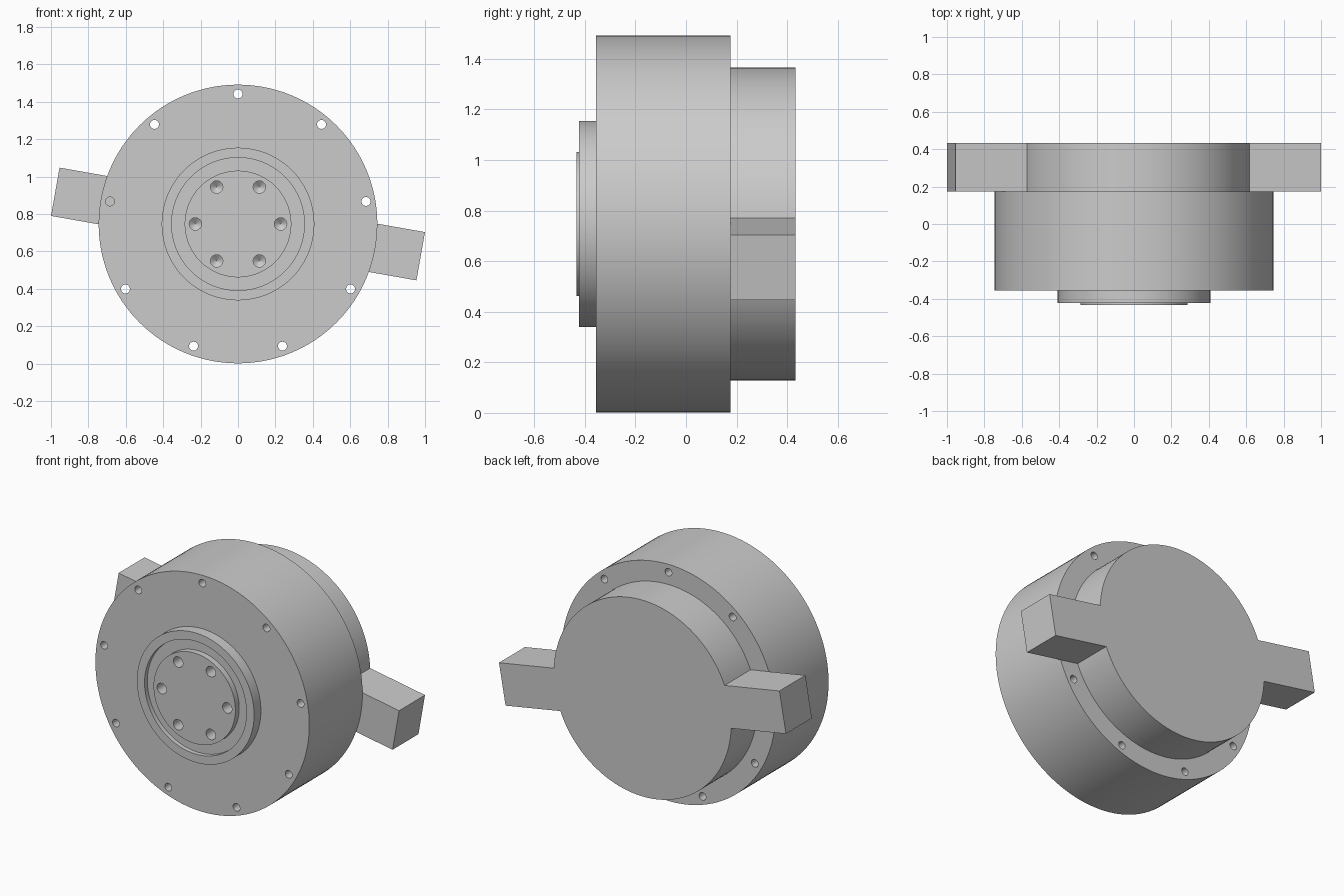
import bpy, bmesh, math
from mathutils import Matrix, Vector

if "Cube" in bpy.data.objects:
    bpy.data.objects.remove(bpy.data.objects["Cube"])

CENTRE = Vector((0, 0, 0.747))   # shared axis runs along y
R_BODY, R_REAR = 0.745, 0.618
Y_FACE, Y_BACK, Y_REAR = -0.355, 0.175, 0.433

grey = bpy.data.materials.new("plain grey")
grey.use_nodes = True
colour = (0.6, 0.6, 0.6, 1)
grey.diffuse_color = colour
grey.node_tree.nodes["Principled BSDF"].inputs["Base Color"].default_value = colour


def lathe(bm, profile, steps, offset=Vector()):
    """Turn (radius, y) points about the y axis and cap both ends."""
    rings = []
    for r, y in profile:
        angles = [math.tau * i / steps for i in range(steps)]
        rings.append([bm.verts.new(offset + Vector((r * math.cos(a), y, r * math.sin(a))))
                      for a in angles])
    for low, high in zip(rings, rings[1:]):
        for i in range(steps):
            j = (i + 1) % steps
            bm.faces.new((low[i], low[j], high[j], high[i]))
    bm.faces.new(rings[0])
    bm.faces.new(rings[-1])


def make_object(name, bm):
    bmesh.ops.recalc_face_normals(bm, faces=bm.faces)
    mesh = bpy.data.meshes.new(name)
    bm.to_mesh(mesh)
    bm.free()
    mesh.materials.append(grey)
    obj = bpy.data.objects.new(name, mesh)
    obj.location = CENTRE
    bpy.context.collection.objects.link(obj)
    return obj


def activate(obj):
    bpy.ops.object.select_all(action='DESELECT')
    obj.select_set(True)
    bpy.context.view_layer.objects.active = obj


def polar(radius, angle):
    return Vector((radius * math.cos(angle), 0, radius * math.sin(angle)))


# Drum with stepped front boss, shallow groove and raised hub
bm = bmesh.new()
lathe(bm, [(0.285, -0.433), (0.285, -0.395), (0.355, -0.395), (0.355, -0.423),
           (0.408, -0.423), (0.408, Y_FACE), (R_BODY, Y_FACE), (R_BODY, Y_BACK)], 128)
drum = make_object("drum_body", bm)

# Holes: nine through the rim, six blind drilled ones in the hub
bm = bmesh.new()
for i in range(9):
    lathe(bm, [(0.024, -0.5), (0.024, 0.3)], 24,
          polar(0.695, math.pi / 2 + i * math.tau / 9))
for i in range(6):
    lathe(bm, [(0.033, -0.5), (0.033, -0.36), (0.001, -0.335)], 24,
          polar(0.228, i * math.tau / 6))
cutter = make_object("hole_cutter", bm)
cutter.hide_render = True
cut = drum.modifiers.new("holes", 'BOOLEAN')
cut.operation, cut.solver, cut.object = 'DIFFERENCE', 'EXACT', cutter
activate(drum)
bpy.ops.object.modifier_apply(modifier=cut.name)
bpy.data.objects.remove(cutter)

# Rear disc with two opposite lugs, extruded from one outline
half_length, half_width, tilt = 0.992, 0.131, math.radians(-10)
join = math.asin(half_width / R_REAR)
outline = []
for side in (0, math.pi):
    turn = Matrix.Rotation(-side, 3, 'Y')
    for z in (-half_width, half_width):
        outline.append(turn @ Vector((half_length, 0, z)))
    for i in range(61):
        outline.append(polar(R_REAR, side + join + (math.pi - 2 * join) * i / 60))

bm = bmesh.new()
face = bm.faces.new([bm.verts.new(p + Vector((0, Y_BACK, 0))) for p in outline])
grown = bmesh.ops.extrude_face_region(bm, geom=[face], use_keep_orig=True)
top = [v for v in grown["geom"] if isinstance(v, bmesh.types.BMVert)]
bmesh.ops.translate(bm, verts=top, vec=(0, Y_REAR - Y_BACK, 0))
bmesh.ops.rotate(bm, verts=bm.verts, cent=(0, 0, 0),
                 matrix=Matrix.Rotation(-tilt, 3, 'Y'))
rear = make_object("rear_disc_with_lugs", bm)

for obj in (drum, rear):
    activate(obj)
    bpy.ops.object.shade_smooth_by_angle(angle=math.radians(25))
